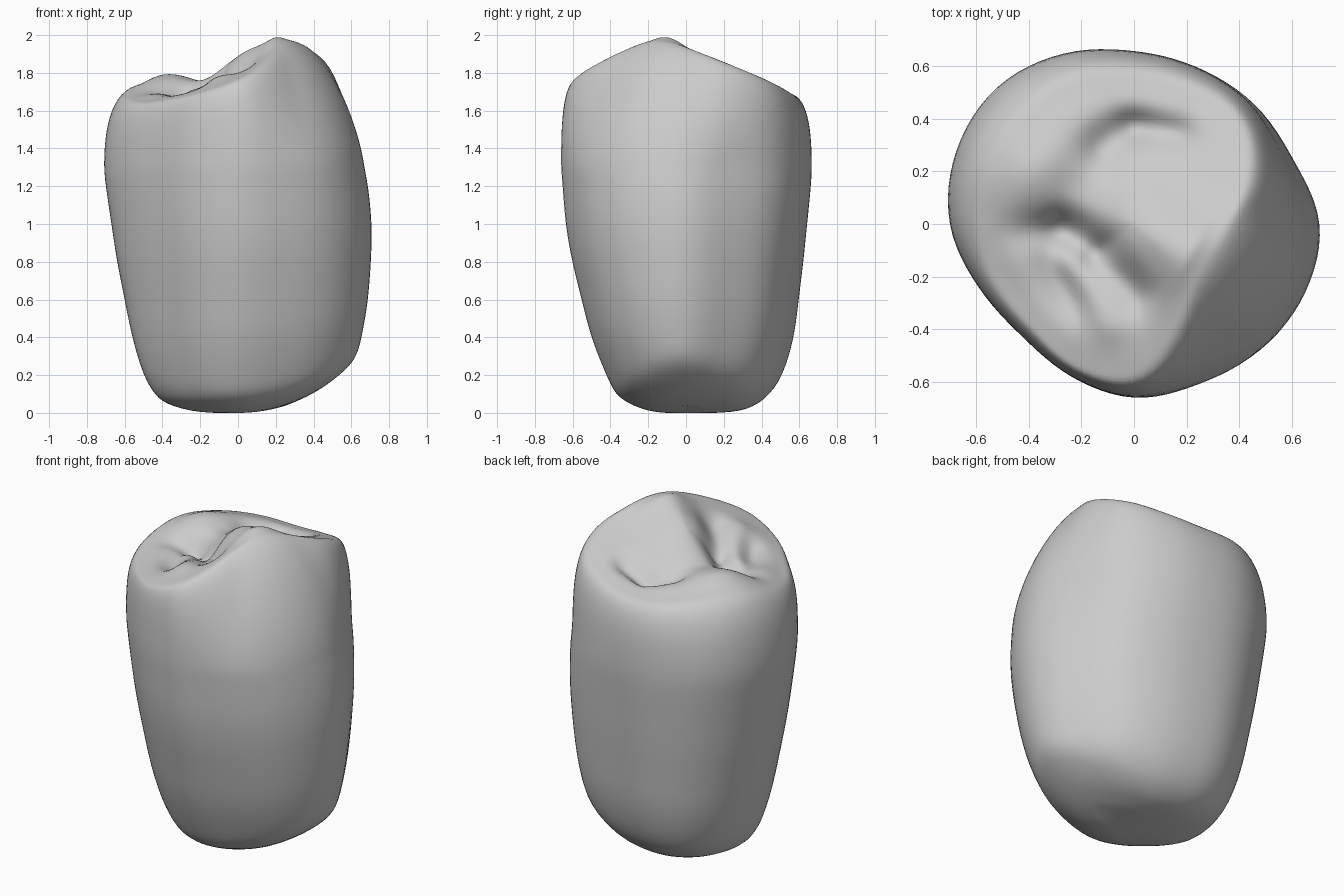
import bpy, bmesh, math
from mathutils import Vector

cube = bpy.data.objects.get("Cube")
if cube:
    bpy.data.objects.remove(cube, do_unlink=True)

COLS = 96
MIDDLE = 1.85

# Outline radius, rim radius and rim height at 16 equal angles from +x
OUTLINE = [.71, .66, .66, .65, .66, .705, .74, .735, .705, .64, .605, .63, .665, .665, .695, .71]
RIM_R = [.36, .46, .54, .53, .53, .56, .56, .56, .55, .54, .53, .57, .56, .42, .33, .32]
RIM_Z = [1.94, 1.87, 1.78, 1.72, 1.69, 1.70, 1.73, 1.74, 1.69, 1.65, 1.66, 1.69, 1.77, 1.89, 1.96, 1.97]

# Lower wall: height, then extents to -x, +x, -y, +y
LEVELS = [
    (.0, .12, .25, .10, .15), (.01, .25, .42, .20, .29), (.05, .38, .54, .30, .38),
    (.10, .44, .60, .37, .44), (.20, .50, .635, .42, .51), (.40, .56, .66, .50, .57),
    (.60, .60, .685, .55, .595), (.80, .64, .70, .60, .62), (1.0, .67, .705, .635, .64),
    (1.2, .70, .685, .65, .66), (1.3, .71, .665, .66, .665)]

# Chewing surface features: start, end, width, height change
FEATURES = [
    ((.08, -.04), (.22, -.12), .16, .07),
    ((-.24, .12), (-.22, -.20), .17, -.08),
    ((-.42, .22), (-.34, .20), .14, .05),
    ((-.55, -.04), (-.28, -.02), .06, -.05),
    ((-.27, -.02), (-.16, -.08), .07, -.07),
    ((-.12, -.12), (.02, -.28), .06, -.07),
    ((-.24, -.14), (-.10, -.40), .05, .03),
    ((-.33, -.14), (-.22, -.32), .04, -.03),
    ((-.05, .25), (.08, .25), .14, -.04),
    ((-.12, .30), (-.02, .37), .07, -.07),
    ((.02, .37), (.17, .35), .06, -.07)]


def spline(p0, p1, p2, p3, t):
    return p1 + .5 * t * (p2 - p0 + t * (2*p0 - 5*p1 + 4*p2 - p3 + t * (3*(p1 - p2) + p3 - p0)))


def around(table, k):
    f = k / COLS * len(table)
    i = int(f)
    return spline(*(table[(i + d) % len(table)] for d in (-1, 0, 1, 2)), f - i)


def level(f):
    i = min(int(f), len(LEVELS) - 2)
    rows = [LEVELS[max(0, min(len(LEVELS) - 1, i + d))] for d in (-1, 0, 1, 2)]
    return [spline(*c, f - i) for c in zip(*rows)]


def wall_point(k, f):
    a = math.tau * k / COLS
    r = around(OUTLINE, k)
    z, left, right, front, back = level(f)
    x, y = r * math.cos(a), r * math.sin(a)
    x *= right / .705 if x > 0 else left / .71
    y *= back / .665 if y > 0 else front / .66
    # The base slopes up towards +x
    return Vector((x, y, z + .6 * max(0, x) ** 2 * max(0, 1 - z / .6) ** 1.5))


def shoulder_point(k, t):
    start = wall_point(k, len(LEVELS) - 1)
    a, r, z = math.tau * k / COLS, around(RIM_R, k), around(RIM_Z, k)
    lean = max(0, min(1, (around(OUTLINE, k) - r - .1) / .22))
    p = .65 + .75 * lean
    u = t * math.pi / 2
    w, h = max(0, math.cos(u)) ** p, math.sin(u) ** p
    rim = Vector((r * math.cos(a), r * math.sin(a), 0))
    q = rim.lerp(start, w)
    q.z = start.z + (z - start.z) * h
    return q


def relief(x, y):
    total, p = 0, Vector((x, y))
    for s, e, width, height in FEATURES:
        s, e = Vector(s), Vector(e)
        t = max(0, min(1, (p - s).dot(e - s) / (e - s).length_squared))
        total += height * math.exp(-((p - s.lerp(e, t)).length / width) ** 2)
    return total


def top_point(k, s):
    a, r = math.tau * k / COLS, around(RIM_R, k) * s
    x, y = r * math.cos(a), r * math.sin(a)
    z = MIDDLE + (around(RIM_Z, k) - MIDDLE) * s ** 1.7
    return Vector((x, y, z + relief(x, y) * min(1, (1 - s) * 4)))


# Rings from the base, up the wall, over the shoulder and into the middle
rings = [[wall_point(k, f / 3) for k in range(COLS)] for f in range(3 * len(LEVELS) - 2)]
rings += [[shoulder_point(k, i / 14) for k in range(COLS)] for i in range(1, 15)]
rings += [[top_point(k, 1 - i / 24) for k in range(COLS)] for i in range(1, 24)]

bm = bmesh.new()
loops = [[bm.verts.new(p) for p in ring] for ring in rings]
for lo, hi in zip(loops, loops[1:]):
    for k in range(COLS):
        n = (k + 1) % COLS
        bm.faces.new((lo[k], lo[n], hi[n], hi[k]))
base = bm.verts.new((0, 0, 0))
middle = bm.verts.new((0, 0, MIDDLE + relief(0, 0)))
for k in range(COLS):
    n = (k + 1) % COLS
    bm.faces.new((base, loops[0][n], loops[0][k]))
    bm.faces.new((middle, loops[-1][k], loops[-1][n]))

# Soften the wall and rim
for _ in range(5):
    bmesh.ops.smooth_vert(bm, verts=[v for ring in loops[1:] for v in ring], factor=.5,
                          use_axis_x=True, use_axis_y=True, use_axis_z=True)
bmesh.ops.recalc_face_normals(bm, faces=bm.faces)

mesh = bpy.data.meshes.new("tooth_crown")
bm.to_mesh(mesh)
bm.free()
tooth = bpy.data.objects.new("tooth_crown", mesh)
bpy.context.collection.objects.link(tooth)

grey = bpy.data.materials.new("light_grey")
grey.use_nodes = True
grey.diffuse_color = (.6, .6, .6, 1)
grey.node_tree.nodes["Principled BSDF"].inputs["Base Color"].default_value = (.6, .6, .6, 1)
mesh.materials.append(grey)

bpy.context.view_layer.objects.active = tooth
tooth.select_set(True)
bpy.ops.object.shade_smooth()
